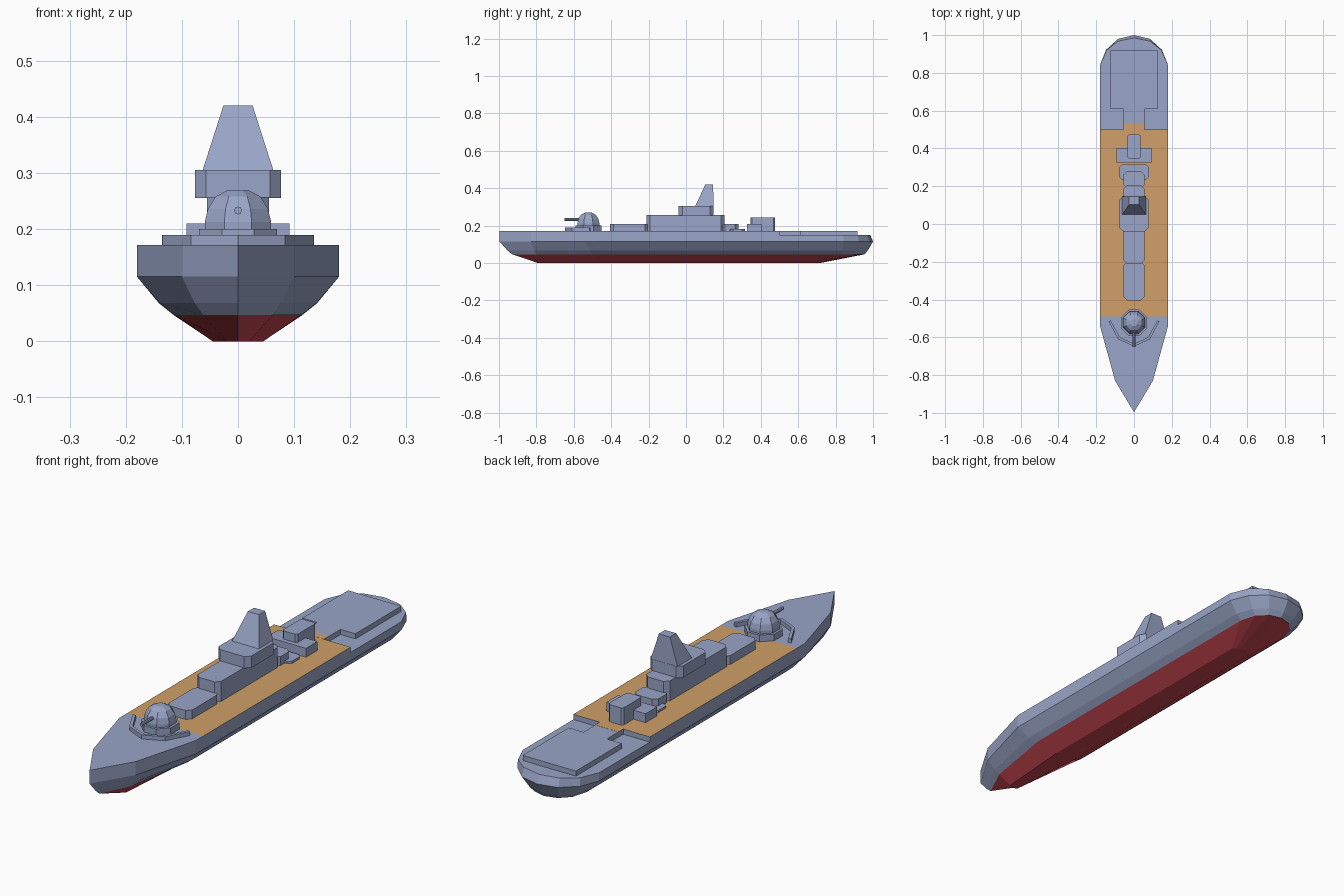
import bpy, bmesh, math
from mathutils import Matrix

if "Cube" in bpy.data.objects:
    bpy.data.objects.remove(bpy.data.objects["Cube"])


def material(name, rgb):
    m = bpy.data.materials.new(name)
    m.diffuse_color = (*rgb, 1)
    m.use_nodes = True
    m.node_tree.nodes["Principled BSDF"].inputs["Base Color"].default_value = m.diffuse_color
    return m


GREY = material("blue grey paint", (0.32, 0.376, 0.57))
WOOD = material("wooden deck", (0.64, 0.35, 0.138))
RED = material("red bottom paint", (0.56, 0.06, 0.08))
DECK, AFT = 0.172, 0.15


def finish(name, bm, mats=(GREY,)):
    bmesh.ops.remove_doubles(bm, verts=bm.verts, dist=0.0001)
    bmesh.ops.recalc_face_normals(bm, faces=bm.faces)
    me = bpy.data.meshes.new(name)
    bm.to_mesh(me)
    bm.free()
    for m in mats:
        me.materials.append(m)
    ob = bpy.data.objects.new(name, me)
    bpy.context.collection.objects.link(ob)
    return ob


def prism(name, pts, z0, z1, mat=GREY):
    bm = bmesh.new()
    f = bm.faces.new([bm.verts.new((x, y, z0)) for x, y in pts])
    up = bmesh.ops.extrude_face_region(bm, geom=[f])["geom"]
    bmesh.ops.translate(bm, vec=(0, 0, z1 - z0),
                        verts=[v for v in up if isinstance(v, bmesh.types.BMVert)])
    return finish(name, bm, (mat,))


def block(name, w, y0, y1, z0, z1, c=0.0, mat=GREY):
    # block centred on x = 0 with chamfered vertical corners
    if c == 0:
        pts = [(-w, y0), (w, y0), (w, y1), (-w, y1)]
    else:
        pts = [(-w + c, y0), (w - c, y0), (w, y0 + c), (w, y1 - c),
               (w - c, y1), (-w + c, y1), (-w, y1 - c), (-w, y0 + c)]
    return prism(name, pts, z0, z1, mat)


# Hull: half outlines (y, x) at deck, knuckle, waterline, keel
deck = [(-.997, 0), (-.83, .1), (-.54, .18), (-.49, .18), (.5, .18), (.5, .18),
        (.84, .18), (.92, .146), (.968, .085), (.985, 0)]
knuckle = deck[:6] + [(.842, .18), (.922, .148), (.98, .085), (1.0, 0)]
waterline = [(-.93, 0), (-.80, .062), (-.50, .113), (-.45, .115), (.5, .115), (.5, .115),
             (.83, .115), (.90, .095), (.94, .055), (.955, 0)]
keel = [(-.79, 0), (-.78, .02), (-.45, .045), (-.40, .045), (.5, .045), (.5, .045),
        (.69, .045), (.70, .032), (.71, .016), (.715, 0)]


def mix(a, b, t, bulge=0.0):
    return [(p[0] * (1 - t) + q[0] * t, (p[1] * (1 - t) + q[1] * t) * (1 + bulge))
            for p, q in zip(a, b)]


levels = [(deck, None), (knuckle, .115), (mix(knuckle, waterline, .62, .01), .068),
          (waterline, .047), (keel, 0)]
bm = bmesh.new()
rings = []
for i in range(len(deck)):
    half = [(o[i][1], o[i][0], z if z is not None else (DECK if i < 5 else AFT))
            for o, z in levels]
    ring = half + [(-x, y, z) for x, y, z in reversed(half)]
    rings.append([bm.verts.new(p) for p in ring])
for a, b in zip(rings, rings[1:]):
    for j in range(len(a)):
        k = (j + 1) % len(a)
        bm.faces.new((a[j], a[k], b[k], b[j]))
bmesh.ops.remove_doubles(bm, verts=bm.verts, dist=0.0001)
bmesh.ops.dissolve_degenerate(bm, edges=bm.edges, dist=0.0001)
for f in bm.faces:
    zs = [v.co.z for v in f.verts]
    ys = [v.co.y for v in f.verts]
    if max(zs) < .05:
        f.material_index = 2
    elif min(zs) > DECK - .001 and min(ys) > -.5 and max(ys) < .51:
        f.material_index = 1
finish("hull", bm, (GREY, WOOD, RED))

# Aft landing platform; its tongue starts with a thin wooden strip
prism("landing_platform", [(-.055, .499), (.055, .499), (.055, .61), (.125, .61),
                           (.125, .918), (-.125, .918), (-.125, .61), (-.055, .61)],
      AFT - .01, DECK)
block("platform_tongue_wood", .055, .499, .532, DECK - .001, DECK + .0005, mat=WOOD)

# Superstructure
block("forward_deckhouse", .055, -.405, -.2, DECK, .21, .018)
block("main_deckhouse", .055, -.21, .205, DECK, .257, .018)
block("bridge", .077, -.04, .148, .255, .305, .02)
block("rear_deckhouse", .055, .19, .28, DECK, .21, .018)
block("deck_platform", .08, .235, .315, DECK, .181, .015)
block("aft_cross_house", .092, .325, .403, DECK, .21)
block("aft_tall_house", .035, .345, .475, DECK, .245, .008)

# Tapered tower with sloped front
bm = bmesh.new()
lo = [bm.verts.new(p) for p in [(-.063, .05, .305), (.063, .05, .305),
                                (.063, .147, .305), (-.063, .147, .305)]]
hi = [bm.verts.new(p) for p in [(-.026, .103, .42), (.026, .103, .42),
                                (.026, .145, .42), (-.026, .145, .42)]]
bm.faces.new(lo)
bm.faces.new(hi)
for j in range(4):
    k = (j + 1) % 4
    bm.faces.new((lo[j], lo[k], hi[k], hi[j]))
finish("tower", bm)

# Gun turret: octagonal base and faceted dome
TY = -.522


def ngon(r, n):
    return [(r * math.cos(math.tau * (i + .5) / n), TY + r * math.sin(math.tau * (i + .5) / n))
            for i in range(n)]


prism("turret_base", ngon(.075, 8), DECK, .2)
bm = bmesh.new()
n = 8
prev = None
for r, z in [(.064, .198), (.064, .213), (.058, .236), (.043, .258), (.019, .27)]:
    ring = [bm.verts.new((x, y, z)) for x, y in ngon(r, n)]
    if prev:
        for j in range(n):
            k = (j + 1) % n
            bm.faces.new((prev[j], prev[k], ring[k], ring[j]))
    else:
        bm.faces.new(ring)
    prev = ring
bm.faces.new(prev)
finish("turret_dome", bm)

bm = bmesh.new()
bmesh.ops.create_cone(bm, cap_ends=True, segments=8, radius1=.007, radius2=.007, depth=.13,
                      matrix=Matrix.Translation((0, -.585, .233)) @ Matrix.Rotation(math.pi / 2, 4, 'X'))
finish("gun_barrel", bm)

# Breakwater: bent low walls either side of the turret
for s, side in ((1, "right"), (-1, "left")):
    path = [(.135, -.515), (.084, -.61), (0, -.648), (0, -.634), (.075, -.6), (.123, -.511)]
    prism("breakwater_" + side, [(s * x, y) for x, y in path], DECK, .189)
